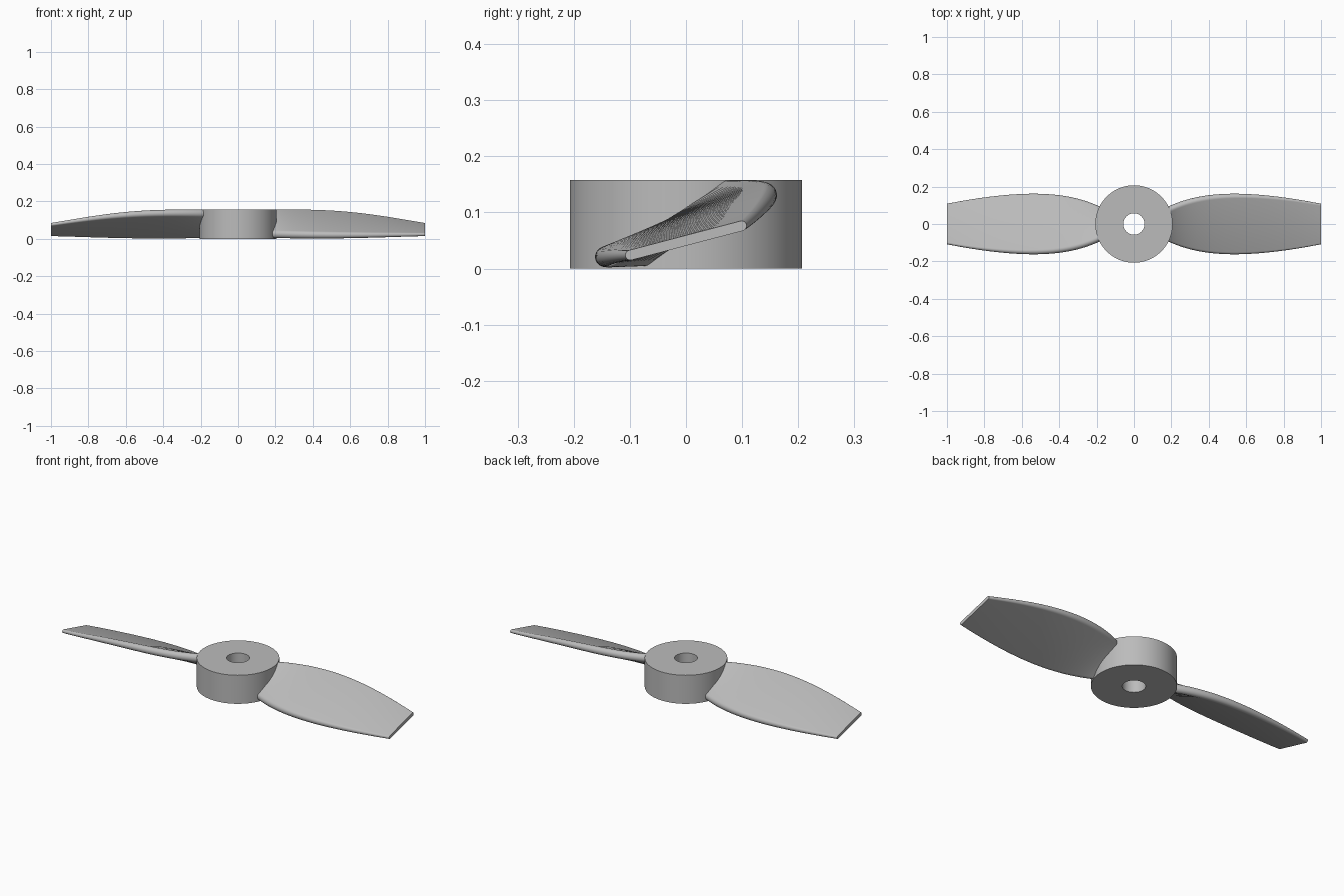
import bpy, bmesh, math

cube = bpy.data.objects.get("Cube")
if cube:
    bpy.data.objects.remove(cube)

grey = bpy.data.materials.new("light_grey")
grey.use_nodes = True
grey.diffuse_color = (0.5, 0.5, 0.5, 1)
grey.node_tree.nodes["Principled BSDF"].inputs["Base Color"].default_value = (0.5, 0.5, 0.5, 1)


def finish(bm, name, angle):
    bmesh.ops.recalc_face_normals(bm, faces=bm.faces)
    mesh = bpy.data.meshes.new(name)
    bm.to_mesh(mesh)
    bm.free()
    mesh.materials.append(grey)
    obj = bpy.data.objects.new(name, mesh)
    bpy.context.collection.objects.link(obj)
    bpy.ops.object.select_all(action="DESELECT")
    obj.select_set(True)
    bpy.context.view_layer.objects.active = obj
    bpy.ops.object.shade_smooth_by_angle(angle=math.radians(angle))
    return obj


def bridge(bm, a, b):
    for i in range(len(a)):
        j = (i + 1) % len(a)
        bm.faces.new((a[i], a[j], b[j], b[i]))


# Hub: a rectangular profile swept around the bore
HUB_R, BORE_R, HEIGHT, SIDES = 0.207, 0.057, 0.158, 96
bm = bmesh.new()
rings = []
for r, z in ((BORE_R, 0), (HUB_R, 0), (HUB_R, HEIGHT), (BORE_R, HEIGHT)):
    rings.append([bm.verts.new((r * math.cos(math.tau * i / SIDES),
                                r * math.sin(math.tau * i / SIDES), z))
                  for i in range(SIDES)])
for k in range(4):
    bridge(bm, rings[k], rings[(k + 1) % 4])
finish(bm, "hub", 30)

# Blade stations along the span: half width, top and bottom height, thickness
SPAN = (0.12, 0.3, 0.55, 0.8, 1.0)
WIDTH = (0.06, 0.135, 0.162, 0.142, 0.108)
TOP = (0.157, 0.157, 0.148, 0.118, 0.085)
BOTTOM = (0.006, 0.003, 0.003, 0.009, 0.015)
THICK = (0.046, 0.042, 0.036, 0.026, 0.018)


def smooth(values, x):
    """Smooth polynomial through the station values."""
    total = 0
    for i, v in enumerate(values):
        for j, s in enumerate(SPAN):
            if j != i:
                v *= (x - s) / (SPAN[i] - s)
        total += v
    return total


def section(x):
    """Twisted slab with fully rounded edges."""
    r = smooth(THICK, x) / 2
    hy = smooth(WIDTH, x) - r
    high, low = smooth(TOP, x) - r, smooth(BOTTOM, x) + r
    pitch = math.atan2(high - low, 2 * hy)
    points = []
    for side, z in ((1, high), (-1, low)):
        start = pitch - math.pi / 2 + (0 if side > 0 else math.pi)
        for k in range(13):
            a = start + math.pi * k / 12
            points.append((x, side * hy + r * math.cos(a), z + r * math.sin(a)))
    return points


# Blades: the second is the first turned half way round
STEPS = 40
for name, turn in (("left_blade", 1), ("right_blade", -1)):
    bm = bmesh.new()
    loops = []
    for i in range(STEPS + 1):
        x = SPAN[0] + (SPAN[-1] - SPAN[0]) * i / STEPS
        loops.append([bm.verts.new((turn * px, turn * py, pz)) for px, py, pz in section(x)])
    for a, b in zip(loops, loops[1:]):
        bridge(bm, a, b)
    bm.faces.new(loops[0])
    bm.faces.new(loops[-1])
    finish(bm, name, 40)
